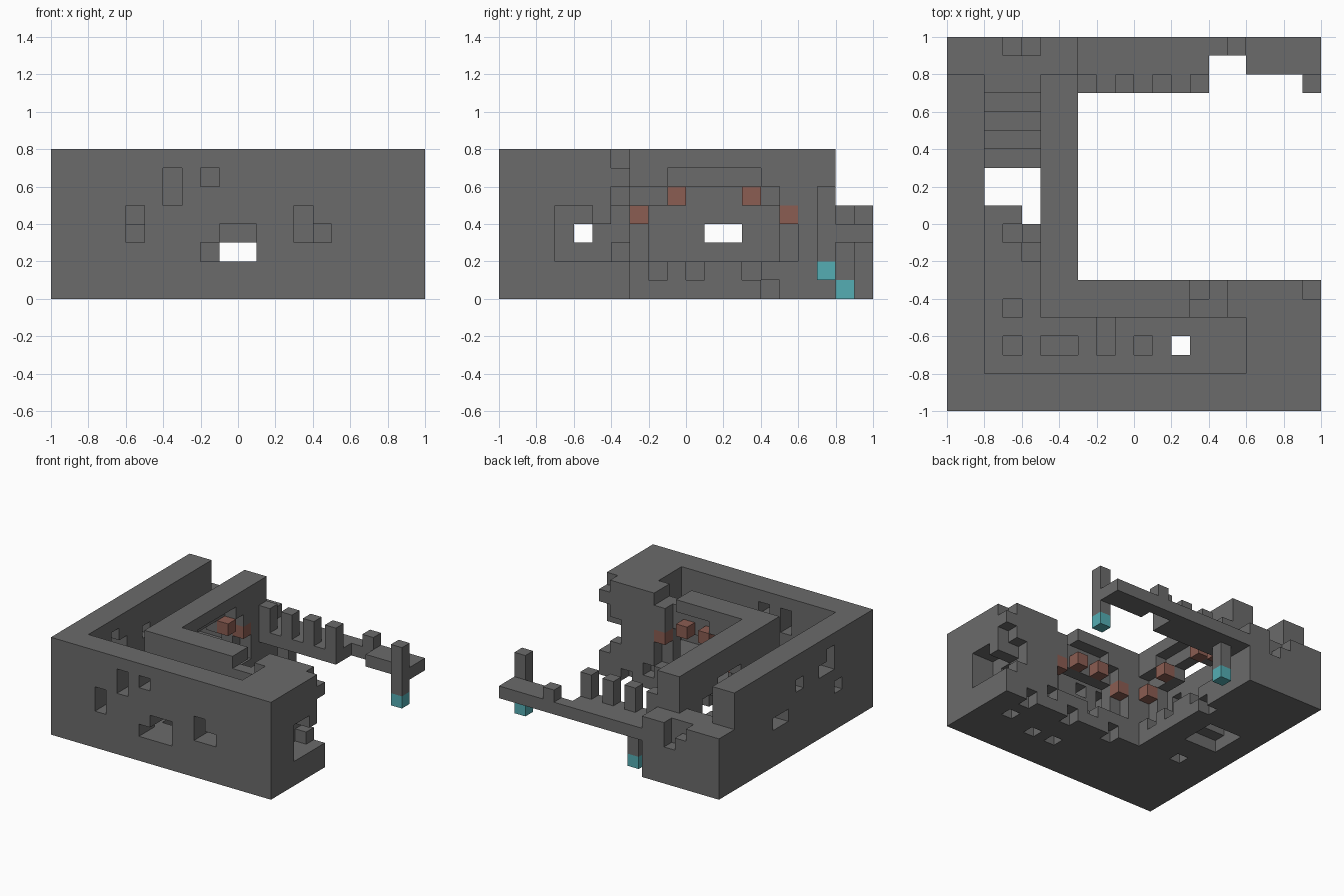
import bpy
import bmesh
from mathutils import Vector

cube = bpy.data.objects.get("Cube")
if cube:
    bpy.data.objects.remove(cube, do_unlink=True)

CELL = 0.1
CENTRE = Vector((10, 10, 0))


def material(name, rgb):
    mat = bpy.data.materials.new(name)
    mat.use_nodes = True
    mat.diffuse_color = (*rgb, 1)
    mat.node_tree.nodes["Principled BSDF"].inputs["Base Color"].default_value = (*rgb, 1)
    return mat


stone = material("dark stone", (0.147, 0.147, 0.147))
brick = material("red brick", (0.258, 0.109, 0.084))
teal = material("teal", (0.089, 0.423, 0.456))


def box(x, y, z):
    """Cells of a block; each range is (start, end) with the end left out."""
    return {(i, j, k) for i in range(*x) for j in range(*y) for k in range(*z)}


def at(i, j, k):
    return box((i, i + 1), (j, j + 1), (k, k + 1))


parts = {}

# Outer walls with window openings
front = box((0, 20), (0, 2), (0, 8))
front -= box((4, 5), (0, 2), (3, 5)) | box((6, 7), (0, 2), (5, 7)) | box((8, 9), (0, 2), (6, 7))
front -= box((8, 11), (0, 2), (2, 3)) | box((9, 11), (0, 2), (3, 4))
front -= box((13, 14), (0, 2), (3, 5)) | box((14, 15), (0, 2), (3, 4))
parts["front_wall"] = front, stone

side = box((0, 2), (2, 18), (0, 8))
side -= box((0, 2), (4, 5), (3, 4)) | box((0, 2), (11, 13), (3, 4))
side -= box((0, 2), (5, 6), (5, 7)) | box((0, 2), (6, 7), (5, 6)) | box((0, 2), (9, 10), (5, 6))
parts["side_wall"] = side, stone

# Passage floor, worn above and below
floor = box((2, 16), (2, 5), (0, 2)) | box((2, 5), (5, 13), (0, 2))
floor -= box((2, 5), (11, 13), (0, 2)) | box((4, 5), (10, 11), (0, 2)) | box((12, 13), (3, 4), (0, 2))
for i, j in ((3, 3), (5, 3), (6, 3), (8, 3), (8, 4), (10, 3), (3, 5), (3, 9), (4, 8)):
    floor -= at(i, j, 1)
for i, j in ((2, 10), (3, 10), (3, 7), (14, 3)):
    floor -= at(i, j, 0)
parts["passage_floor"] = floor, stone

# Stairs up to the low rear block
stairs = set()
for step in range(5):
    stairs |= box((2, 5), (13 + step, 14 + step), (0, 1 + step))
parts["stairs"] = stairs, stone

rear = box((0, 7), (18, 20), (0, 5))
rear -= at(3, 19, 4) | box((4, 5), (19, 20), (3, 5))
parts["rear_block"] = rear, stone


def arch(first, shape):
    """Stepped arch niche on the court face with a smaller opening behind.
    shape(run, depth, z) turns ranges into cells."""
    last = first + 9
    cut = shape((first, last), (1, 2), (2, 5))
    cut |= shape((first, last - 1), (1, 2), (5, 6))
    cut |= shape((first + 2, last - 2), (1, 2), (6, 7))
    cut |= shape((first + 1, last - 1), (0, 1), (2, 5))
    cut |= shape((first + 3, last - 3), (0, 1), (5, 6))
    return cut


# Court walls
court_side = box((5, 7), (7, 18), (0, 8))
court_side -= arch(7, lambda run, deep, z: box((5 + deep[0], 5 + deep[1]), run, z))
for j, k in ((8, 1), (10, 1), (13, 1), (14, 0)):
    court_side -= at(6, j, k)
parts["court_side_wall"] = court_side, stone

court_front = box((5, 16), (5, 7), (0, 8))
court_front -= box((8, 15), (6, 7), (2, 5)) | box((9, 14), (6, 7), (5, 6))
court_front -= box((10, 13), (6, 7), (6, 7)) | box((9, 14), (5, 6), (2, 5))
court_front -= box((13, 15), (5, 7), (7, 8)) | at(13, 6, 6)
for i in (9, 11, 13, 15):
    court_front -= at(i, 6, i // 2 % 2)
parts["court_front_wall"] = court_front, stone

# End block with a broken corner and a niche opening into the passage
end = box((16, 20), (2, 7), (0, 8))
end -= at(19, 6, 7) | box((19, 20), (6, 7), (2, 6)) | box((18, 19), (6, 7), (3, 5))
end -= box((18, 20), (3, 5), (2, 5)) | box((18, 20), (5, 6), (2, 4)) | box((16, 18), (4, 5), (3, 4))
end -= at(17, 4, 0) | at(17, 6, 0)
parts["end_block"] = end, stone

# Rear beam, its posts and the hanging columns
parts["rear_beam"] = (box((7, 14), (17, 20), (3, 4)) | box((14, 16), (19, 20), (3, 4))
                      | at(15, 19, 4) | box((16, 20), (18, 20), (3, 4))), stone
for n in range(4):
    x = 7 + 2 * n
    parts[f"beam_post_{n + 1}"] = box((x, x + 1), (17, 18), (4, 6)), stone
parts["corner_column"] = box((19, 20), (17, 18), (2, 6)), stone
parts["corner_column_tip"] = at(19, 17, 1), teal
parts["rear_column"] = box((8, 9), (18, 19), (1, 3)), stone
parts["rear_column_tip"] = at(8, 18, 0), teal

# Brick stones in the arches
for n, (run, z) in enumerate(((7, 4), (9, 5), (13, 5), (15, 4))):
    parts[f"side_arch_brick_{n + 1}"] = at(6, run, z), brick
for n, (run, z) in enumerate(((8, 4), (10, 5), (12, 5), (14, 4))):
    parts[f"front_arch_brick_{n + 1}"] = at(run, 6, z), brick
bricks = set().union(*(c for c, m in parts.values() if m is brick))
filled = set().union(*(c for c, m in parts.values()))

AXES = [Vector(v) for v in ((1, 0, 0), (0, 1, 0), (0, 0, 1))]


def build(name, cells, mat):
    """Mesh only the exposed sides of the cells and join flat areas."""
    bm = bmesh.new()
    for cell in cells:
        middle = Vector(cell) + Vector((0.5, 0.5, 0.5))
        for a in range(3):
            u, v = AXES[(a + 1) % 3] / 2, AXES[(a + 2) % 3] / 2
            for sign in (-1, 1):
                beside = tuple(int(c) for c in Vector(cell) + AXES[a] * sign)
                if beside in filled:
                    continue
                c = middle + AXES[a] * sign / 2
                ring = [c - u - v, c + u - v, c + u + v, c - u + v][::sign]
                bm.faces.new([bm.verts.new((p - CENTRE) * CELL) for p in ring])
    bmesh.ops.remove_doubles(bm, verts=bm.verts[:], dist=0.001)
    bmesh.ops.dissolve_limit(bm, angle_limit=0.01, verts=bm.verts[:], edges=bm.edges[:])
    mesh = bpy.data.meshes.new(name)
    bm.to_mesh(mesh)
    bm.free()
    mesh.materials.append(mat)
    bpy.context.scene.collection.objects.link(bpy.data.objects.new(name, mesh))


for name, (cells, mat) in parts.items():
    if mat is stone:
        cells = cells - bricks
    build(name, cells, mat)
